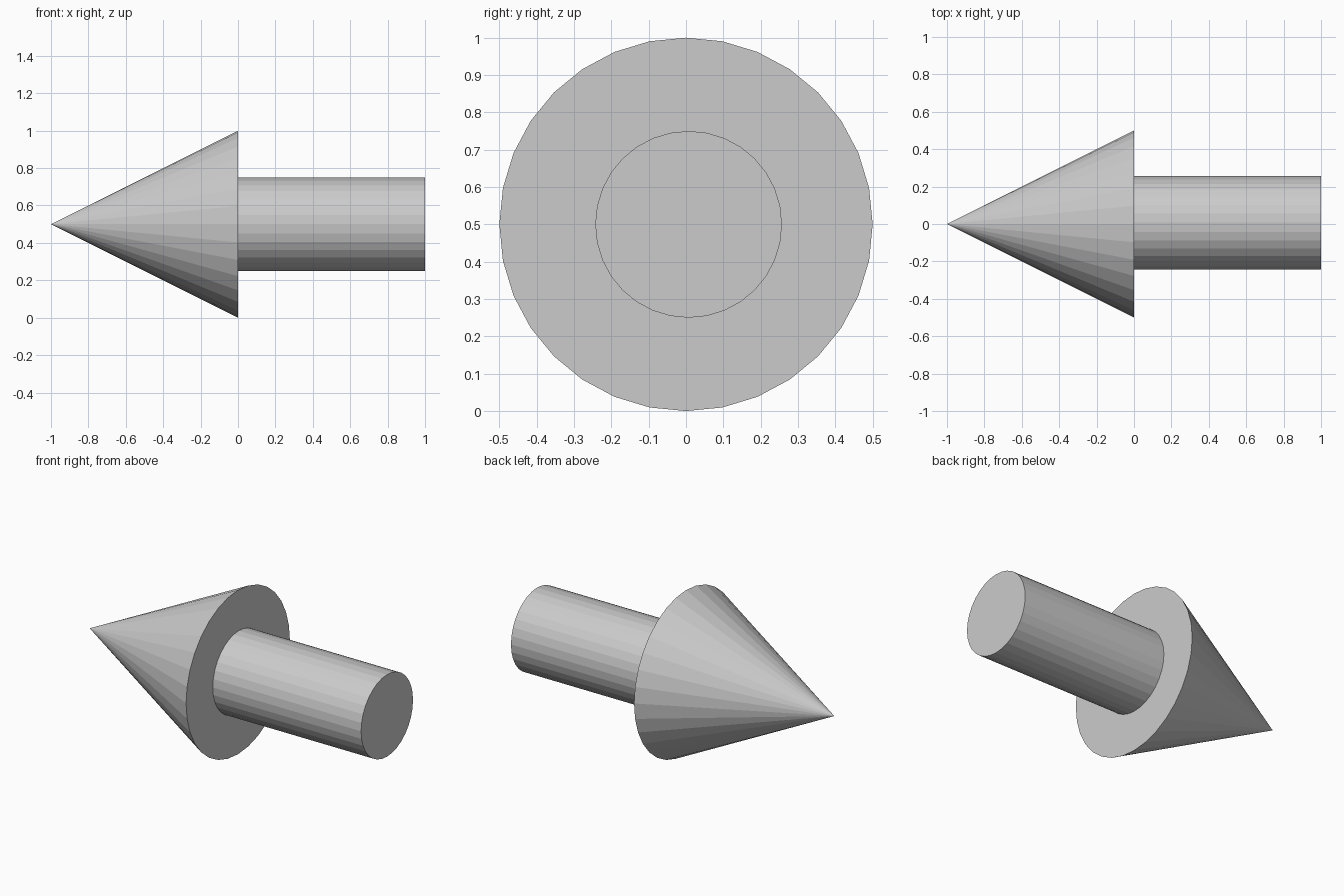
import bpy
from math import radians

if "Cube" in bpy.data.objects:
    bpy.data.objects.remove(bpy.data.objects["Cube"])


def along_x(name, r_base, r_tip, length, location):
    """32-sided cone or cylinder whose tip end points to -x."""
    bpy.ops.mesh.primitive_cone_add(
        vertices=32, radius1=r_base, radius2=r_tip, depth=length,
        location=location, rotation=(0, radians(-90), 0))
    obj = bpy.context.object
    obj.name = name
    bpy.ops.object.transform_apply(location=False, rotation=True, scale=True)
    return obj


# Pointed head
along_x("arrow_head", 0.5, 0.0, 1.0, (-0.5, 0, 0.5))

# Straight shaft, very slightly off-centre in y
along_x("arrow_shaft", 0.25, 0.25, 1.0, (0.5, 0.007, 0.5))
